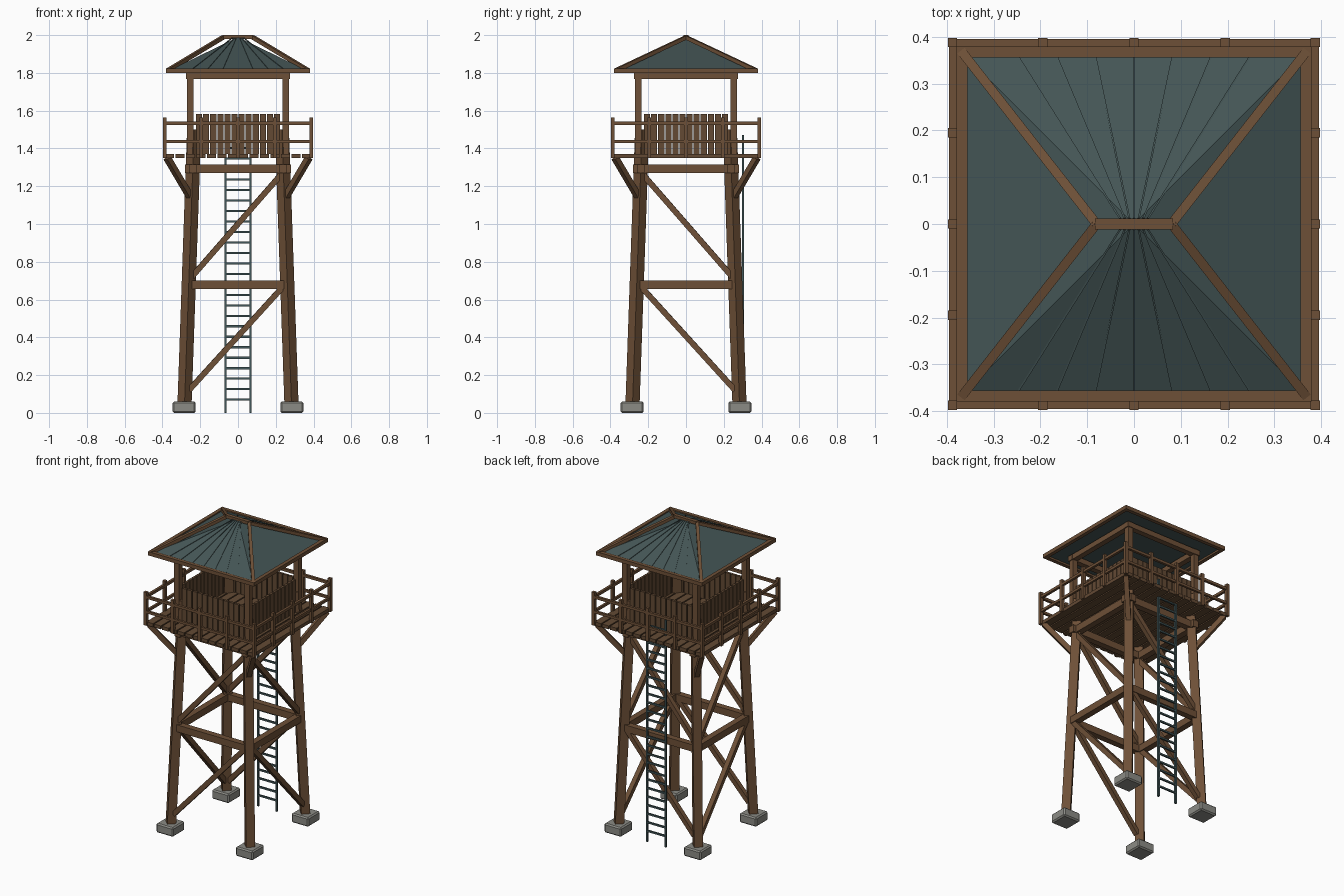
import bpy, bmesh
from mathutils import Vector, Matrix

if "Cube" in bpy.data.objects:
    bpy.data.objects.remove(bpy.data.objects["Cube"])

def material(name, rgb):
    m = bpy.data.materials.new(name)
    m.diffuse_color = (*rgb, 1)
    m.use_nodes = True
    m.node_tree.nodes["Principled BSDF"].inputs["Base Color"].default_value = m.diffuse_color
    return m

WOOD = material("timber brown", (0.155, 0.080, 0.038))
PLANK = material("plank brown", (0.125, 0.068, 0.034))
ROOF = material("roof teal", (0.058, 0.092, 0.092))
METAL = material("ladder teal", (0.055, 0.095, 0.100))
STONE = material("concrete grey", (0.26, 0.26, 0.235))

def part(name, mat, beams, bevel=0):
    """One object made of beams: (start, end, width, height[, up])."""
    bm = bmesh.new()
    for a, b, w, h, *up in beams:
        a, b = Vector(a), Vector(b)
        d = (b - a).normalized()
        up = Vector(up[0]) if up else Vector((0, 1, 0) if abs(d.z) > 0.99 else (0, 0, 1))
        side = d.cross(up).normalized()
        top = side.cross(d)
        m = Matrix((side * w, top * h, d * (b - a).length)).transposed().to_4x4()
        m.translation = (a + b) / 2
        bmesh.ops.create_cube(bm, size=1, matrix=m)
    bmesh.ops.recalc_face_normals(bm, faces=bm.faces)
    me = bpy.data.meshes.new(name)
    bm.to_mesh(me)
    bm.free()
    me.materials.append(mat)
    ob = bpy.data.objects.new(name, me)
    bpy.context.collection.objects.link(ob)
    if bevel:
        mod = ob.modifiers.new("bevel", 'BEVEL')
        mod.width, mod.segments = bevel, 1
    return ob

S = (-1, 1)
CORNERS = [(i, j) for i in S for j in S]

def leg_at(z):
    return 0.283 - 0.035 * (z - 0.05)

def around(x0, z0, x1, z1, off0, off1, w, h):
    """The same beam on front, back, left and right."""
    out = []
    for s in S:
        out.append(((x0, s * off0, z0), (x1, s * off1, z1), w, h))
        out.append(((s * off0, -x0, z0), (s * off1, -x1, z1), w, h))
    return out

# Footings and legs (legs are turned to face the diagonal)
part("footings", STONE, [((i * .285, j * .285, 0), (i * .285, j * .285, .06), .122, .122)
                         for i, j in CORNERS], 0.008)
part("legs", WOOD, [((i * leg_at(.04), j * leg_at(.04), .04), (i * leg_at(1.5), j * leg_at(1.5), 1.5),
                     .053, .053, (i, j, 0)) for i, j in CORNERS])

# Girts and diagonal braces
m, u = leg_at(.68), leg_at(1.29)
part("middle_girts", WOOD, around(-.25, .678, .25, .678, m, m, .04, .045))
part("upper_girts", WOOD, around(-.28, 1.293, .28, 1.293, u, u, .04, .045))
part("diagonal_braces", WOOD,
     around(-.26, .12, .24, .67, leg_at(.12), leg_at(.67), .03, .03)
     + around(-.245, .72, .235, 1.27, leg_at(.72), leg_at(1.27), .03, .03))
part("knee_braces", WOOD, [((i * .245, j * .245, 1.13), (i * .375, j * .375, 1.35), .03, .03)
                           for i, j in CORNERS])

# Deck planks
N = 14
pitch = .78 / N
part("deck_planks", PLANK, [((-.39 + pitch * (k + .5), -.388, 1.36), (-.39 + pitch * (k + .5), .388, 1.36),
                             pitch - .008, .022) for k in range(N)])

# Railing
posts = {(a * .195, s * .388) for a in range(-2, 3) for s in S}
posts |= {(y, x) for x, y in posts}
posts = {(max(-.388, min(.388, x)), max(-.388, min(.388, y))) for x, y in posts}
part("rail_posts", WOOD, [((x, y, 1.35), (x, y, 1.565), .02, .02) for x, y in sorted(posts)])
part("rails", WOOD, around(-.388, 1.533, .388, 1.533, .388, .388, .016, .017)
     + around(-.388, 1.437, .388, 1.437, .388, .388, .014, .016))

# Cabin walls of upright boards
boards = []
for k in range(12):
    x = -.206 + .0375 * k
    for s in S:
        for p in ((x, s * .25), (s * .25, x)):
            boards.append(((*p, 1.37), (*p, 1.583), *((.032, .016) if p[0] == x else (.016, .032))))
part("wall_boards", PLANK, boards)
part("cabin_posts", WOOD, [((i * .252, j * .252, 1.36), (i * .252, j * .252, 1.79), .034, .034)
                           for i, j in CORNERS])
part("top_plates", WOOD, around(-.275, 1.785, .275, 1.785, .255, .255, .036, .034))

# Roof: pyramid skin, eave trim, hips, ridge and seams
bm = bmesh.new()
base = [bm.verts.new((x * .365, y * .365, 1.812)) for x, y in ((-1, -1), (1, -1), (1, 1), (-1, 1))]
apex = bm.verts.new((0, 0, 1.99))
bm.faces.new(base[::-1])
for k in range(4):
    bm.faces.new((base[k], base[(k + 1) % 4], apex))
me = bpy.data.meshes.new("roof_skin")
bm.to_mesh(me)
bm.free()
me.materials.append(ROOF)
bpy.context.collection.objects.link(bpy.data.objects.new("roof_skin", me))

part("eave_trim", WOOD, around(-.38, 1.812, .38, 1.812, .368, .368, .024, .024))
part("hip_rafters", WOOD, [((i * .368, j * .368, 1.815), (i * .08, 0, 1.988), .02, .02) for i, j in CORNERS])
part("ridge_board", WOOD, [((-.083, 0, 1.99), (.083, 0, 1.99), .024, .02)])
part("roof_seams", ROOF, [((k * .083, s * .36, 1.815), (k * .01, s * .012, 1.985), .004, .005)
                          for k in range(-3, 4) for s in S])

# Ladder on the back
part("ladder_rails", METAL, [((s * .066, .302, 0), (s * .066, .302, 1.47), .012, .012) for s in S])
part("ladder_rungs", METAL, [((-.066, .302, .07 + .0555 * k), (.066, .302, .07 + .0555 * k), .01, .011)
                             for k in range(25)])
